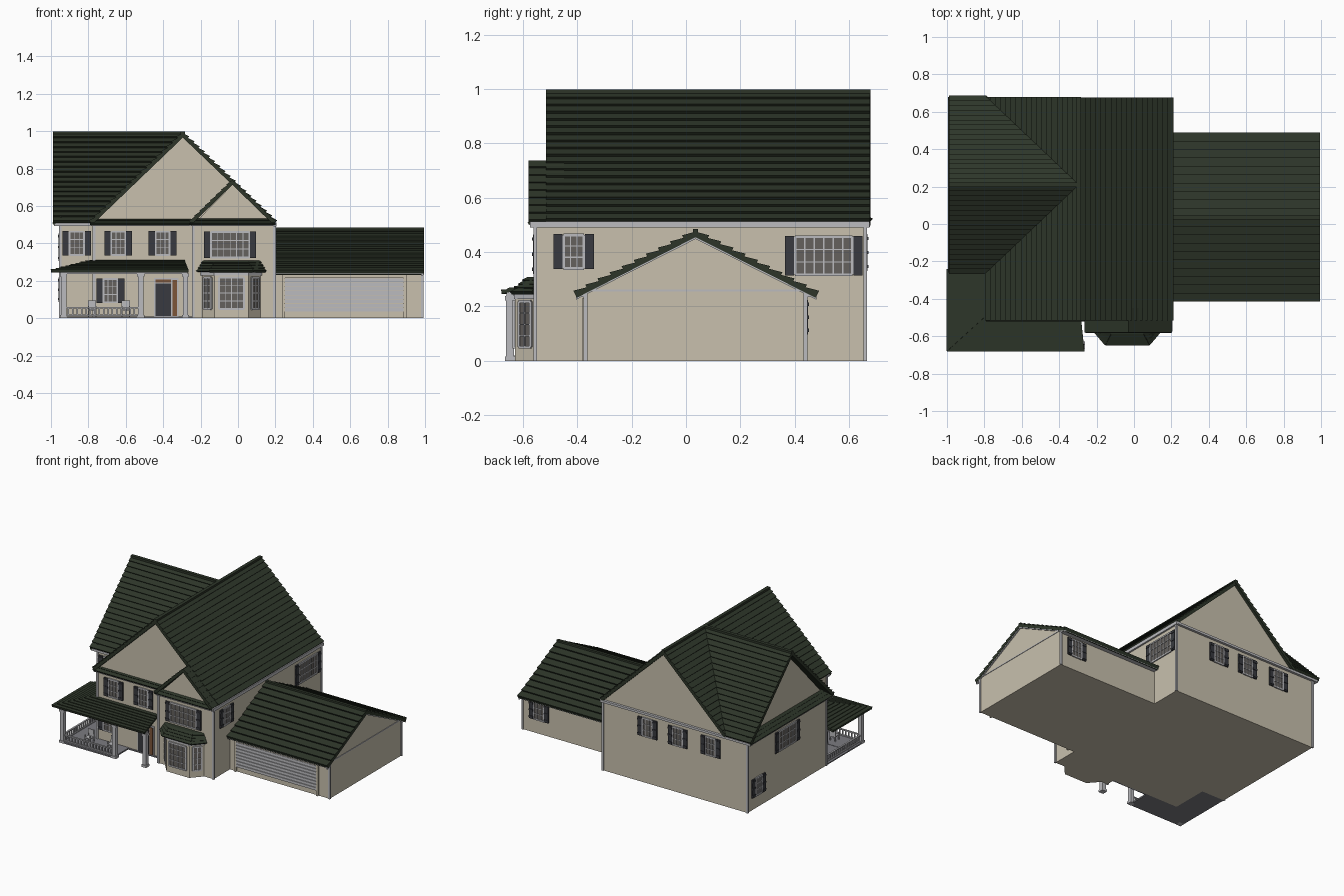
import bpy, bmesh
from math import radians, atan2, degrees
from mathutils import Vector as V, Matrix

if "Cube" in bpy.data.objects:
    bpy.data.objects.remove(bpy.data.objects["Cube"])

COL = {'wall': (.58, .53, .42), 'roof': (.026, .036, .022), 'trim': (.5, .5, .52),
       'shutter': (.04, .042, .05), 'glass': (.13, .12, .11), 'wood': (.2, .09, .04), 'floor': (.2, .2, .22)}
MATS = {}
for k, c in COL.items():
    MATS[k] = bpy.data.materials.new(k)
    MATS[k].diffuse_color = (*c, 1)
PARTS = {}


def part(name, mat):
    return PARTS.setdefault(name, (bmesh.new(), mat))[0]


def box(name, mat, lo, hi, M=Matrix()):
    lo, hi = V(lo), V(hi)
    S = Matrix.Diagonal((*(hi - lo), 1))
    bmesh.ops.create_cube(part(name, mat), size=1, matrix=M @ Matrix.Translation((lo + hi) / 2) @ S)


def prism(name, mat, pts, vec):
    bm = part(name, mat)
    a = [bm.verts.new(p) for p in pts]
    b = [bm.verts.new(V(p) + V(vec)) for p in pts]
    bm.faces.new(a)
    bm.faces.new(b[::-1])
    for i in range(len(a)):
        j = (i + 1) % len(a)
        bm.faces.new((a[i], b[i], b[j], a[j]))


def panel(name, a, b, c, d, n, h=.011, th=.018):
    """Roof slope: eave a-b, ridge d-c, with n overlapping courses."""
    a, b, c, d = map(V, (a, b, c, d))
    nor = ((b - a).cross(d - a) if (b - a).length > 1e-5 else (c - a).cross(d - a)).normalized()
    if nor.z < 0:
        nor = -nor
    pts = [a, b, c, d] if (b - a).length > 1e-5 else [a, c, d]
    prism(name, 'roof', pts, -nor * th)
    bm, up = part(name, 'roof'), nor * h
    for i in range(n):
        t, u = i / n, (i + 1) / n
        p, q, r, s = a.lerp(d, t), b.lerp(c, t), b.lerp(c, u), a.lerp(d, u)
        for f in ((p, q, q + up, p + up), (p + up, q + up, r, s), (q, r, q + up), (p, p + up, s)):
            bm.faces.new([bm.verts.new(v) for v in f])


def frame_at(x, y, ang):
    return Matrix.Translation((x, y, 0)) @ Matrix.Rotation(radians(ang), 4, 'Z')


def window(x, y, ang, w, z0, z1, cols=3, shutter=.033, rows=3):
    M, e = frame_at(x, y, ang), w / 2
    box('window_glass', 'glass', (-e, -.003, z0), (e, .01, z1), M)
    for i in range(cols + 1):
        u = -e + w * i / cols
        t = .005 if i in (0, cols) else .002
        box('window_frames', 'trim', (u - t, -.008, z0), (u + t, 0, z1), M)
    for i in range(rows + 1):
        z = z0 + (z1 - z0) * i / rows
        t = .005 if i in (0, rows) else .002
        box('window_frames', 'trim', (-e, -.008, z - t), (e, 0, z + t), M)
    if shutter:
        for s in (-1, 1):
            m = s * (e + .004 + shutter / 2)
            box('shutters', 'shutter', (m - shutter / 2, -.009, z0 - .003), (m + shutter / 2, 0, z1 + .003), M)
            for z in (z0 + .012, (z0 + z1) / 2, z1 - .012):
                box('shutters', 'shutter', (m - shutter / 2, -.012, z - .006), (m + shutter / 2, 0, z + .006), M)


# Walls: main block, left wing, front projection, garage
X0, X1, RX, RY = -.77, .195, -.295, .21
prism('main_walls', 'wall', [(X0, -.49, 0), (X1, -.49, 0), (X1, -.49, .51), (RX, -.49, .975), (X0, -.49, .51)], (0, 1.15, 0))
box('wing_walls', 'wall', (-.95, -.23, 0), (-.3, .66, .505))
prism('wing_gable', 'wall', [(-.935, -.23, .505), (-.935, .655, .505), (-.935, RY, .97)], (.6, 0, 0))
box('projection_walls', 'wall', (-.24, -.555, 0), (X1, -.4, .505))
prism('projection_gable', 'wall', [(-.235, -.55, .505), (.185, -.55, .505), (-.03, -.55, .715)], (0, .1, 0))
prism('garage_walls', 'wall', [(.985, -.37, 0), (.985, .44, 0), (.985, .44, .262), (.985, .035, .46), (.985, -.37, .262)], (-.8, 0, 0))

# Main roof: ridge along y with a cross gable to the left
E, T = .515, .99
panel('main_roof', (.203, -.515, E), (.203, .677, E), (RX, .677, T), (RX, -.515, T), 18)
panel('main_roof', (-.79, -.515, E), (-.79, -.26, E), (RX, RY, T), (RX, -.515, T), 18)
panel('main_roof', (-.79, .68, E), (-.79, .68, E), (RX, .68, T), (RX, RY, T), 18)
panel('wing_roof', (-.99, -.26, E), (-.79, -.26, E), (RX, RY, T), (-.99, RY, T), 18)
panel('wing_roof', (-.99, .68, E), (-.79, .68, E), (RX, RY, T), (-.99, RY, T), 18)
box('ridge_caps', 'roof', (RX - .012, -.515, T - .01), (RX + .012, .68, T + .008))
box('ridge_caps', 'roof', (-.99, RY - .012, T - .01), (RX, RY + .012, T + .008))

# Small front gable, pent skirts and garage roof
for ex in (.2, -.26):
    panel('small_gable_roof', (ex, -.58, E), (ex, -.45, E), (-.03, -.45, .738), (-.03, -.58, .738), 8, .006)
panel('pent_roofs', (-.79, -.518, .505), (-.24, -.518, .505), (-.24, -.48, .535), (-.77, -.48, .535), 2, .005, .01)
panel('pent_roofs', (-.26, -.58, .505), (.2, -.58, .505), (.18, -.545, .535), (-.24, -.545, .535), 2, .005, .01)
panel('pent_roofs', (-.99, -.26, .505), (-.99, .68, .505), (-.93, .65, .555), (-.93, -.23, .555), 3, .005, .01)
for ey in (-.41, .485):
    panel('garage_roof', (.2, ey, .248), (.995, ey, .248), (.995, .035, .475), (.2, .035, .475), 10)
box('ridge_caps', 'roof', (.2, .025, .465), (.995, .045, .485))

# Fascias, soffits, rakes and corner boards
box('fascia', 'trim', (.19, -.575, .49), (.207, .675, .512))
box('fascia', 'trim', (-.25, -.575, .492), (.2, -.55, .506))
box('fascia', 'trim', (-.785, -.512, .492), (-.24, -.485, .506))
box('fascia', 'trim', (-.985, .655, .492), (.2, .677, .508))
box('fascia', 'trim', (-.985, -.255, .492), (-.77, -.225, .508))
box('fascia', 'trim', (-.985, -.255, .494), (-.945, .675, .506))
for ey, wy in ((-.405, -.365), (.48, .435)):
    box('fascia', 'trim', (.2, min(ey, wy), .235), (.99, max(ey, wy), .25))
    prism('garage_rakes', 'trim', [(.982, ey, .225), (.982, ey, .245), (.982, .035, .47), (.982, .035, .448)], (.011, 0, 0))
box('garage_rakes', 'trim', (.983, -.37, .255), (.988, .44, .262))
for x, y, h in ((X1, -.555, .5), (X1, .66, .5), (-.95, .66, .5), (-.95, -.23, .5), (X0, -.49, .5),
                (-.24, -.555, .5), (.985, -.37, .25), (.985, .44, .25)):
    box('corner_boards', 'trim', (x - .007, y - .007, 0), (x + .007, y + .007, h))

# Windows: front, right, back, left
window(-.64, -.49, 0, .075, .337, .462)
window(-.403, -.49, 0, .075, .337, .462)
window(-.862, -.23, 0, .078, .337, .462)
window(-.682, -.49, 0, .075, .085, .21)
window(-.042, -.555, 0, .205, .325, .46, 6)
window(X1, -.413, 90, .075, .34, .463)
window(X1, .507, 90, .21, .317, .457, 6)
for x in (-.16, -.4, -.66):
    window(x, .66, 180, .078, .335, .462)
window(.855, .44, 180, .078, .1, .22)
window(-.95, .215, 270, .2, .31, .45, 5)
window(-.95, .54, 270, .075, .09, .215)

# Front door with side light
box('door_frame', 'trim', (-.45, -.497, 0), (-.318, -.485, .215))
box('door', 'shutter', (-.44, -.503, .012), (-.357, -.49, .185))
box('side_light', 'wood', (-.35, -.501, .012), (-.325, -.49, .205))
box('side_light', 'wood', (-.44, -.501, .192), (-.357, -.49, .208))

# Garage door: stacked horizontal slats
for i in range(8):
    z = .035 + i * .0225
    box('garage_door', 'trim', (.25, -.378, z), (.885, -.365, z + .0195))
for lo, hi in (((.235, 0), (.25, .23)), ((.885, 0), (.9, .23)), ((.235, .216), (.9, .23))):
    box('garage_door_frame', 'wall', (lo[0], -.382, lo[1]), (hi[0], -.365, hi[1]))

# Bay window with hipped roof
foot = [(-.195, -.55), (-.125, -.63), (.055, -.63), (.125, -.55)]
eave = [(-.22, -.565), (-.152, -.645), (.082, -.645), (.15, -.565)]
top = [(-.185, -.553), (-.12, -.585), (.05, -.585), (.115, -.553)]
prism('bay_walls', 'wall', [(*p, 0) for p in foot], (0, 0, .25))
prism('bay_sill', 'trim', [(x * 1.03, y - .004, .228) for x, y in foot], (0, 0, .02))
for i in range(3):
    (ax, ay), (bx, by) = foot[i], foot[i + 1]
    w = V((bx - ax, by - ay)).length
    window((ax + bx) / 2, (ay + by) / 2, degrees(atan2(by - ay, bx - ax)), w * (.75 if i == 1 else .55),
           .05, .218, 4 if i == 1 else 2, 0, 4)
    panel('bay_roof', (*eave[i], .25), (*eave[i + 1], .25), (*top[i + 1], .308), (*top[i], .308), 4, .006, .008)
prism('bay_roof', 'roof', [(*p, .295) for p in top], (0, 0, .013))

# Wrap-around porch: slab, roof, posts
box('porch_floor', 'floor', (-.95, -.665, 0), (-.52, -.49, .01))
box('porch_floor', 'floor', (-.95, -.5, 0), (-.24, -.225, .008))
panel('porch_roof', (-1, -.68, .257), (-.265, -.68, .257), (-.285, -.49, .31), (-.79, -.49, .31), 8, .005, .012)
panel('porch_roof', (-1, -.68, .257), (-1, -.24, .257), (-.77, -.24, .31), (-.79, -.49, .31), 8, .005, .012)
box('porch_beam', 'trim', (-.95, -.66, .235), (-.27, -.635, .255))
box('porch_beam', 'trim', (-.95, -.66, .235), (-.925, -.23, .255))
for x, y in ((-.932, -.648), (-.52, -.648), (-.28, -.648)):
    box('porch_posts', 'trim', (x - .014, y - .014, 0), (x + .014, y + .014, .24))
    for z, s in ((0, .019), (.222, .019)):
        box('porch_posts', 'trim', (x - s, y - s, z), (x + s, y + s, z + .016))


# Porch railings with balusters
def railing(x, y, ang, length):
    M = frame_at(x, y, ang)
    for z in (.012, .052):
        box('porch_railing', 'trim', (0, -.006, z), (length, .006, z + .007), M)
    n = round(length / .024)
    for i in range(1, n):
        u = length * i / n
        box('porch_railing', 'trim', (u - .004, -.004, .012), (u + .004, .004, .055), M)


railing(-.93, -.648, 0, .4)
railing(-.932, -.648, 90, .42)

# Porch chairs
for x in (-.78, -.6):
    box('porch_chairs', 'trim', (x - .022, -.59, .04), (x + .022, -.545, .047))
    box('porch_chairs', 'trim', (x - .022, -.55, .04), (x + .022, -.544, .095))
    for dx in (-.02, .02):
        for y in (-.587, -.548):
            box('porch_chairs', 'trim', (x + dx - .003, y - .003, .008), (x + dx + .003, y + .003, .065))

# Turn every part into an object
for name, (bm, mat) in PARTS.items():
    bmesh.ops.remove_doubles(bm, verts=bm.verts, dist=1e-5)
    bmesh.ops.recalc_face_normals(bm, faces=bm.faces)
    me = bpy.data.meshes.new(name)
    bm.to_mesh(me)
    bm.free()
    me.materials.append(MATS[mat])
    bpy.context.collection.objects.link(bpy.data.objects.new(name, me))

for m in bpy.data.materials:
    if m.users and not m.is_grease_pencil:
        m.use_nodes = True
        m.node_tree.nodes["Principled BSDF"].inputs["Base Color"].default_value = m.diffuse_color
